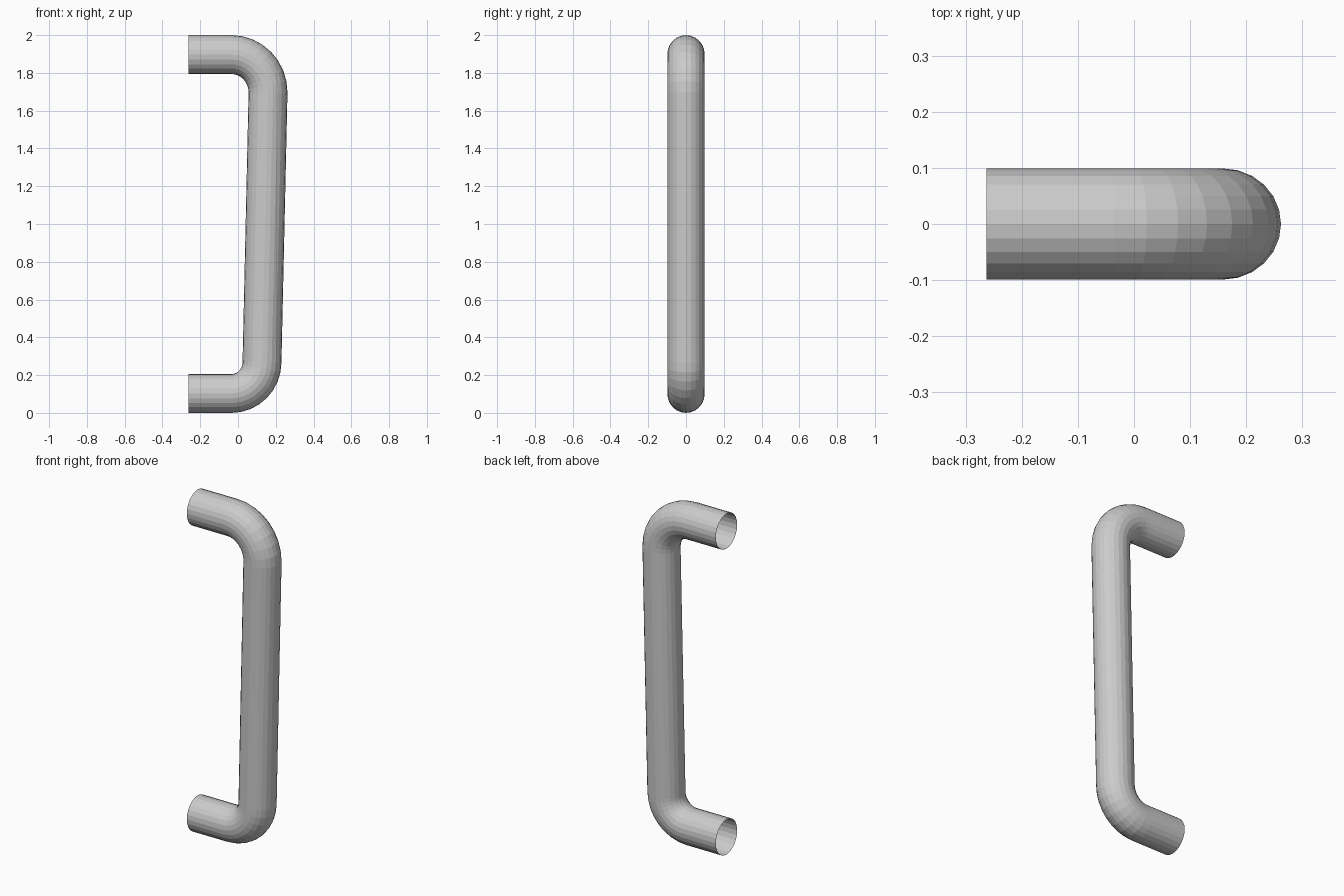
import bpy, bmesh, math

if "Cube" in bpy.data.objects:
    bpy.data.objects.remove(bpy.data.objects["Cube"])

SIDES = 24          # tube facets
STEPS = 8           # segments per bend
R_PLANE, R_Y = 0.103, 0.099


def bend(cx, cz, rx, rz, a0, a1):
    """Quarter bend: list of (x, z, angle of the outward radial direction)."""
    out = []
    for i in range(STEPS + 1):
        a = math.radians(a0 + (a1 - a0) * i / STEPS)
        out.append((cx + rx * math.cos(a), cz + rz * math.sin(a), a))
    return out


# Centre line: lower arm, lower bend, slightly leaning bar, upper bend, upper arm
path = [(-0.263, 0.103, -math.pi / 2)]
path += bend(-0.035, 0.268, 0.162, 0.165, -90, 0)
path += bend(-0.035, 1.697, 0.194, 0.200, 0, 90)
path += [(-0.263, 1.897, math.pi / 2)]

# Sweep the round section along the path, ends left open
bm = bmesh.new()
rings = []
for x, z, a in path:
    ring = []
    for k in range(SIDES):
        t = 2 * math.pi * k / SIDES
        r = R_PLANE * math.cos(t)
        ring.append(bm.verts.new((x + r * math.cos(a), R_Y * math.sin(t),
                                  z + r * math.sin(a))))
    rings.append(ring)
for lo, hi in zip(rings, rings[1:]):
    for k in range(SIDES):
        n = (k + 1) % SIDES
        bm.faces.new((lo[k], lo[n], hi[n], hi[k]))

mesh = bpy.data.meshes.new("bent_tube_handle")
bm.to_mesh(mesh)
bm.free()
obj = bpy.data.objects.new("bent_tube_handle", mesh)
bpy.context.collection.objects.link(obj)
